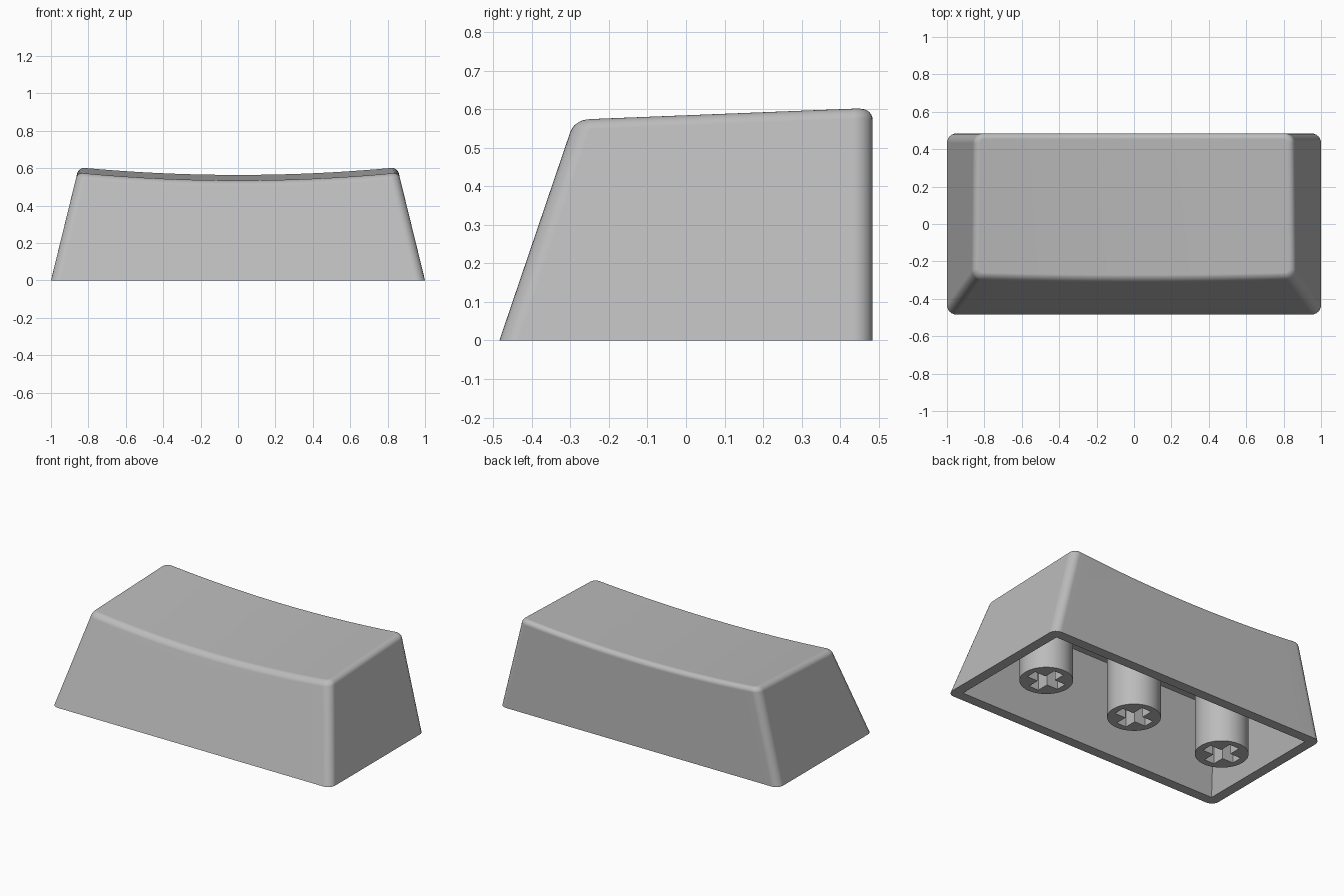
import bpy, bmesh
from math import sin, cos, pi, radians

cube = bpy.data.objects.get("Cube")
if cube:
    bpy.data.objects.remove(cube, do_unlink=True)

# Single plastic colour
GREY = (0.50, 0.50, 0.50, 1)
plastic = bpy.data.materials.new("grey_plastic")
plastic.use_nodes = True
plastic.diffuse_color = GREY
plastic.node_tree.nodes["Principled BSDF"].inputs["Base Color"].default_value = GREY

FILLET = 0.03        # rounding around the dished top
CORNER = 0.05        # rounding of the upright edges
CEILING = 0.48       # height of the hollow
WALL = 0.065


def finish(bm, name):
    bmesh.ops.recalc_face_normals(bm, faces=bm.faces)
    mesh = bpy.data.meshes.new(name)
    bm.to_mesh(mesh)
    bm.free()
    obj = bpy.data.objects.new(name, mesh)
    bpy.context.collection.objects.link(obj)
    mesh.materials.append(plastic)
    bpy.ops.object.select_all(action='DESELECT')
    obj.select_set(True)
    bpy.context.view_layer.objects.active = obj
    bpy.ops.object.shade_smooth_by_angle(angle=radians(30))
    weighted = obj.modifiers.new("even_shading", 'WEIGHTED_NORMAL')
    weighted.keep_sharp = True
    return obj


def bridge(bm, a, b):
    """Quads between two closed loops of equal length."""
    for i in range(len(a)):
        j = (i + 1) % len(a)
        bm.faces.new((a[i], a[j], b[j], b[i]))


def loop_edges(bm, loop):
    return [bm.edges.get((loop[i - 1], loop[i])) or bm.edges.new((loop[i - 1], loop[i]))
            for i in range(len(loop))]


def fill_between(bm, outer, inner):
    """Flat face ring between an outline and a hole."""
    edges = loop_edges(bm, outer) + loop_edges(bm, inner)
    bmesh.ops.triangle_fill(bm, edges=edges, use_beauty=True)


def extents(z, inset):
    """Half width, front y and back y of the tapered body at a height."""
    return 1 - 0.245 * z - inset, -0.484 + 0.34 * z + inset, 0.484 - inset


def dish(x, y):
    return 0.546 + 0.0405 * y + 0.04 * (x / 0.85) ** 2


# Outline stations from left to right: corner arc, straight run, corner arc
ARC, RUN = 6, 20
stations = [(-1, -cos(pi / 2 * i / ARC), 1 - sin(pi / 2 * i / ARC)) for i in range(ARC + 1)]
stations += [(2 * i / RUN - 1, 0, 0) for i in range(1, RUN)]
stations += [(-s, -c, d) for s, c, d in reversed(stations[:ARC + 1])]


def outline_point(station, back, z, inset):
    s, c, d = station
    hw, front_y, back_y = extents(z, inset)
    r = CORNER - inset
    return s * (hw - r) + c * r, (back_y - d * r if back else front_y + d * r)


def outline(bm, inset=0, drop=None):
    """Closed loop on the ground, or at a given drop below the dish."""
    sides = []
    for back in (False, True):
        side = []
        for st in stations:
            z = 0 if drop is None else 0.57
            x, y = outline_point(st, back, z, inset)
            for _ in range(3 if drop is not None else 0):
                z = dish(x, y) - drop
                x, y = outline_point(st, back, z, inset)
            side.append(bm.verts.new((x, y, z)))
        sides.append(side)
    return sides[0] + sides[1][::-1]


# Hollow body: outer walls, rounded top edge, dished top, rim and cavity
bm = bmesh.new()
STEPS = 6
loops = [outline(bm)]
for i in range(STEPS + 1):
    a = pi / 2 * i / STEPS
    loops.append(outline(bm, FILLET * (1 - cos(a)), FILLET * (1 - sin(a))))
for low, high in zip(loops, loops[1:]):
    bridge(bm, low, high)

n = len(stations)
front_edge, back_edge = loops[-1][:n], loops[-1][n:][::-1]
for i in range(n - 1):
    bm.faces.new((front_edge[i], front_edge[i + 1], back_edge[i + 1], back_edge[i]))


def cavity_loop(z):
    hw, front_y, back_y = extents(z, WALL)
    return [bm.verts.new((x, y, z)) for x, y in
            ((-hw, front_y), (hw, front_y), (hw, back_y), (-hw, back_y))]


opening, ceiling = cavity_loop(0), cavity_loop(CEILING)
bridge(bm, opening, ceiling)
bm.faces.new(ceiling)
fill_between(bm, loops[0], opening)
finish(bm, "cap_shell")


# Mounting posts with a cross-shaped socket underneath
def post(name, cx, radius=0.155, reach=0.113, half=0.035, depth=0.25, sides=40):
    bm = bmesh.new()
    disc = [(radius * cos(2 * pi * i / sides), radius * sin(2 * pi * i / sides))
            for i in range(sides)]
    cross = []
    for k in range(4):
        c, s = round(cos(k * pi / 2)), round(sin(k * pi / 2))
        cross += [(x * c - y * s, x * s + y * c)
                  for x, y in ((reach, -half), (reach, half), (half, half))]

    def loop(points, z):
        return [bm.verts.new((cx + x, y, z)) for x, y in points]

    base, top = loop(disc, 0), loop(disc, CEILING + 0.01)
    mouth, floor = loop(cross, 0), loop(cross, depth)
    bridge(bm, base, top)
    bridge(bm, mouth, floor)
    bm.faces.new(top)
    bm.faces.new(floor)
    fill_between(bm, base, mouth)
    finish(bm, name)


for name, cx in (("right_post", -0.66), ("middle_post", 0), ("left_post", 0.66)):
    post(name, cx)
